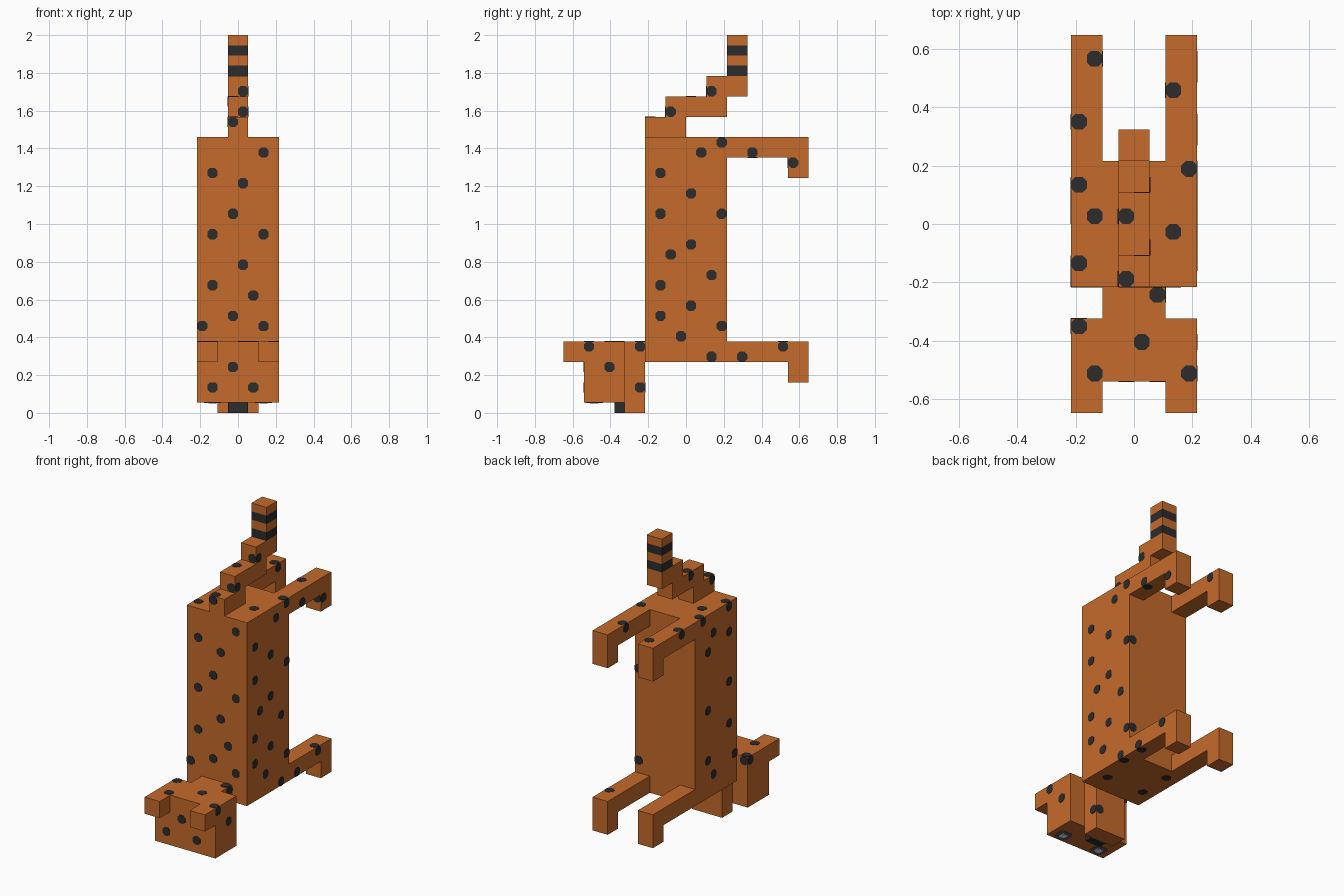
import bpy, bmesh
from mathutils import Vector

if "Cube" in bpy.data.objects:
    bpy.data.objects.remove(bpy.data.objects["Cube"])

CELL = 2 / 37  # everything sits on a grid of this size


def material(name, color):
    mat = bpy.data.materials.new(name)
    mat.use_nodes = True
    rgba = (*color, 1)
    mat.diffuse_color = rgba
    bsdf = next(n for n in mat.node_tree.nodes if n.type == 'BSDF_PRINCIPLED')
    bsdf.inputs["Base Color"].default_value = rgba
    bsdf.inputs["Roughness"].default_value = 0.9
    return mat


fur = material("orange_fur", (0.56, 0.145, 0.024))
dark = material("charcoal", (0.025, 0.025, 0.026))
eye_grey = material("eye_grey", (0.1, 0.1, 0.1))
eye_white = material("eye_white", (0.75, 0.75, 0.75))

filled = set()  # grid cells covered by the solid parts


def finish(name, bm, *mats):
    mesh = bpy.data.meshes.new(name)
    bm.to_mesh(mesh)
    bm.free()
    for mat in mats:
        mesh.materials.append(mat)
    obj = bpy.data.objects.new(name, mesh)
    bpy.context.collection.objects.link(obj)
    return obj


def box_mesh(xs, ys, zs):
    bm = bmesh.new()
    bmesh.ops.create_cube(bm, size=1)
    for v in bm.verts:
        v.co = Vector([(a + b) / 2 + c * (b - a)
                       for (a, b), c in zip((xs, ys, zs), v.co)]) * CELL
    return bm


def block(name, xs, ys, zs, mat=fur):
    filled.update((x, y, z) for x in range(*xs) for y in range(*ys) for z in range(*zs))
    return finish(name, box_mesh(xs, ys, zs), mat)


def plate(bm, center, normal, half=0.5, chop=0.27, lift=0.04):
    """Thin octagon centred on a face of the model (grid units)."""
    n = Vector(normal)
    u = Vector((n.y, n.z, n.x))
    w = n.cross(u)
    k = half * (1 - 2 * chop)
    ring = [(half, -k), (half, k), (k, half), (-k, half),
            (-half, k), (-half, -k), (-k, -half), (k, -half)]
    layers = [[bm.verts.new((Vector(center) + u * a + w * b + n * d) * CELL)
               for a, b in ring] for d in (-lift, lift)]
    bm.faces.new(layers[1])
    bm.faces.new(layers[0][::-1])
    for i in range(8):
        j = (i + 1) % 8
        bm.faces.new((layers[0][i], layers[0][j], layers[1][j], layers[1][i]))


# Body, head and face
block("body", (-4, 4), (-4, 4), (5, 27))
block("head", (-4, 4), (-10, -6), (1, 7))
block("neck_and_muzzle", (-2, 2), (-6, -4), (0, 7))
block("nose", (-1, 1), (-7, -6), (0, 1), dark)

# Ears and legs, one per side
for side, xs in (("left", (2, 4)), ("right", (-4, -2))):
    block(side + "_ear", xs, (-12, -10), (5, 7))
    for level, top in (("upper", 27), ("lower", 7)):
        block(f"{level}_{side}_leg", xs, (4, 12), (top - 2, top))
        block(f"{level}_{side}_foot", xs, (10, 12), (top - 4, top - 2))

# Stepped tail
for name, ys, z in (("tail_base", (-4, 0), 27), ("tail_middle", (-2, 4), 29),
                    ("tail_bend", (2, 6), 31)):
    block(name, (-1, 1), ys, (z, z + 2))

# Banded tail tip: every other row is dark
tip = box_mesh((-1, 1), (4, 6), (33, 37))
for row in (34, 35, 36):
    bmesh.ops.bisect_plane(tip, geom=tip.verts[:] + tip.edges[:] + tip.faces[:],
                           plane_co=(0, 0, row * CELL), plane_no=(0, 0, 1))
for face in tip.faces:
    row = int(face.calc_center_median().z / CELL)
    face.material_index = int(abs(face.normal.z) < 0.5 and row in (33, 35))
finish("tail_tip", tip, fur, dark)

# Eyes on the downward face
for side, x in (("left", 2.5), ("right", -2.5)):
    for part, half, lift, mat in (("eye", 0.85, 0.03, eye_grey),
                                  ("eye_glint", 0.4, 0.06, eye_white)):
        bm = bmesh.new()
        plate(bm, (x, -9, 1), (0, 0, -1), half, 0.2, lift)
        finish(f"{side}_{part}", bm, mat)

# Spots: marked cells show a spot on every open side
front = [(2, 25), (-3, 23), (0, 22), (-1, 19), (-3, 17), (2, 17), (0, 14),
         (-3, 12), (1, 11), (-1, 9), (-4, 8), (2, 8)]
left = [(1, 25), (-3, 23), (3, 26), (0, 21), (-3, 19), (3, 19), (0, 16), (-2, 15),
        (2, 13), (-3, 12), (0, 10), (-3, 9), (3, 8), (-1, 7), (2, 5), (5, 5),
        (9, 6), (6, 25), (10, 24), (-10, 6), (-8, 4)]
right = [(-3, 23), (-3, 17), (-3, 12), (1, 22), (1, 15), (1, 9), (0, 24), (0, 7)]
top = [(-3, 10), (2, 8), (-4, 6), (-4, 2), (-3, 0), (2, -1), (-4, -3)]
head_top = [(-4, -7), (0, -8), (-3, -10)]
head_front = [(-1, 4), (-3, 2), (1, 2)]
belly_end = [(2, -2), (-3, -2), (-3, 2)]
groups = {
    "body_spots": [(x, -4, z) for x, z in front] + [(3, y, z) for y, z in left]
    + [(-4, y, z) for y, z in right] + [(x, y, 26) for x, y in top]
    + [(x, y, 5) for x, y in belly_end],
    "head_spots": [(x, y, 6) for x, y in head_top]
    + [(x, -10, z) for x, z in head_front] + [(1, -5, 6), (1, -5, 2)],
    "tail_spots": [(0, 2, 31), (0, -2, 29), (-1, -4, 28), (-1, 0, 30)],
}
for name, cells in groups.items():
    bm = bmesh.new()
    for cell in cells:
        for axis in range(3):
            for sign in (-1, 1):
                normal = [0, 0, 0]
                normal[axis] = sign
                if tuple(c + n for c, n in zip(cell, normal)) not in filled:
                    plate(bm, [c + 0.5 + n / 2 for c, n in zip(cell, normal)], normal)
    bmesh.ops.recalc_face_normals(bm, faces=bm.faces)
    finish(name, bm, dark)
